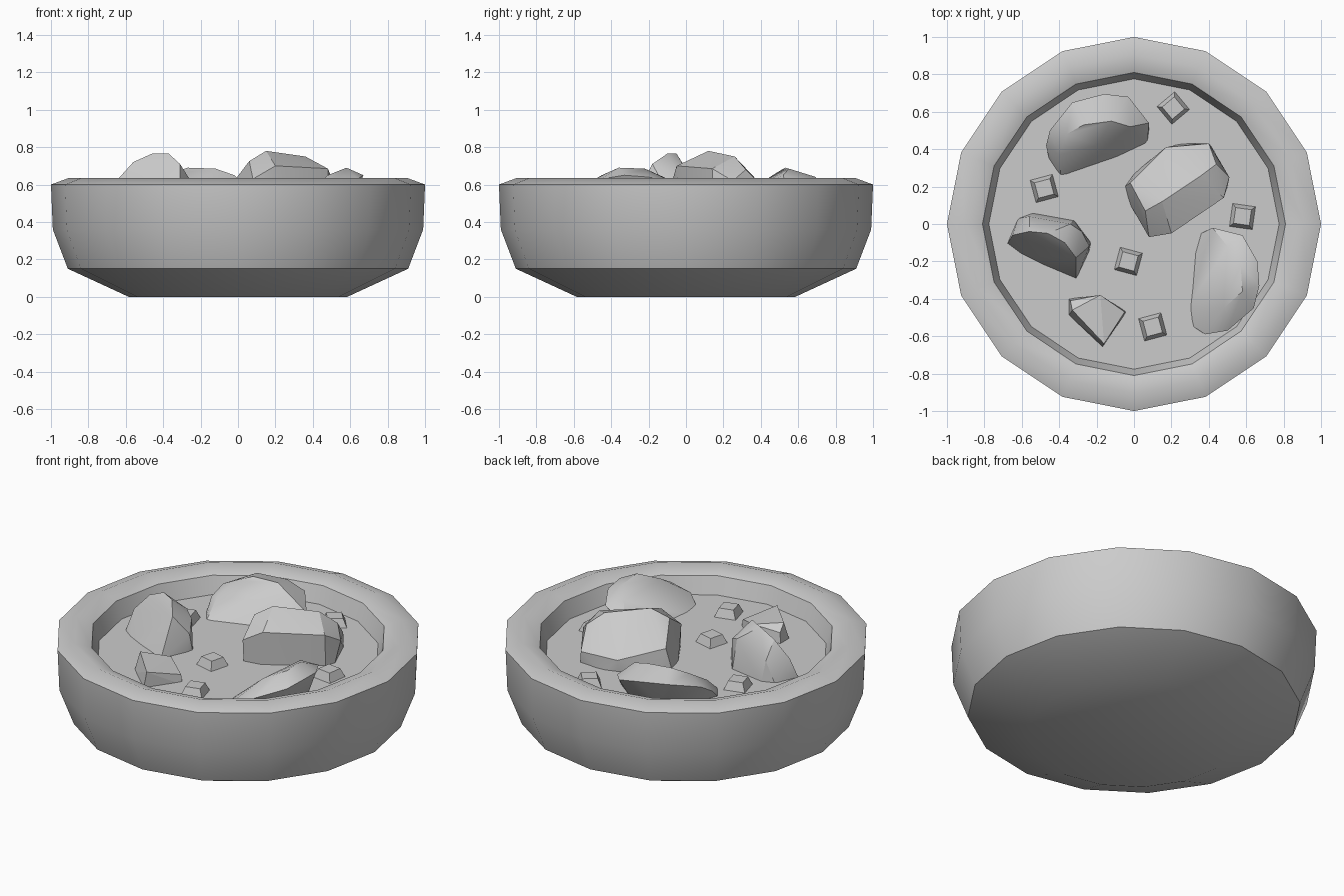
import bpy, bmesh, math

if "Cube" in bpy.data.objects:
    bpy.data.objects.remove(bpy.data.objects["Cube"])

SOUP_Z = 0.5
SIDES = 16


def finish(bm, name, angle):
    bmesh.ops.recalc_face_normals(bm, faces=bm.faces)
    me = bpy.data.meshes.new(name)
    bm.to_mesh(me)
    bm.free()
    ob = bpy.data.objects.new(name, me)
    bpy.context.collection.objects.link(ob)
    if angle:
        bpy.ops.object.select_all(action='DESELECT')
        ob.select_set(True)
        bpy.context.view_layer.objects.active = ob
        bpy.ops.object.shade_smooth_by_angle(angle=math.radians(angle))
    return ob


def ring(bm, r, z):
    return [bm.verts.new((r * math.cos(2 * math.pi * i / SIDES),
                          r * math.sin(2 * math.pi * i / SIDES), z))
            for i in range(SIDES)]


def chunk(name, base, top, angle):
    """Convex food piece: base outline sunk in the soup plus exposed points."""
    bm = bmesh.new()
    for x, y in base:
        bm.verts.new((x, y, SOUP_Z - 0.02))
    for p in top:
        bm.verts.new(p)
    res = bmesh.ops.convex_hull(bm, input=bm.verts[:])
    junk = {g for g in res["geom_interior"] + res["geom_unused"]
            if isinstance(g, bmesh.types.BMVert)}
    bmesh.ops.delete(bm, geom=list(junk), context='VERTS')
    bmesh.ops.dissolve_limit(bm, angle_limit=math.radians(4),
                             verts=bm.verts[:], edges=bm.edges[:])
    return finish(bm, name, angle)


# Bowl: 16-sided lathe from base, over the rim, to just under the soup
profile = [(0.585, 0), (0.91, 0.15), (0.99, 0.36), (1.0, 0.6),
           (0.905, 0.635), (0.81, 0.6), (0.77, 0.48)]
bm = bmesh.new()
rings = [ring(bm, r, z) for r, z in profile]
bm.faces.new(rings[0][::-1])
for a, b in zip(rings, rings[1:]):
    for i in range(SIDES):
        j = (i + 1) % SIDES
        bm.faces.new((a[i], a[j], b[j], b[i]))
bm.faces.new(rings[-1])
finish(bm, "bowl", 43)

# Soup surface
bm = bmesh.new()
bm.faces.new(ring(bm, 0.776, SOUP_Z))
finish(bm, "soup", 0)

# Rounded slices leaning out towards the rim
chunk("back_slice",
      [(-.45, .33), (-.39, .24), (-.1, .34), (.07, .42), (.08, .5), (-.4, .45), (-.05, .6), (-.25, .6)],
      [(-.47, .42, .56), (-.45, .5, .61), (-.33, .65, .65), (-.16, .695, .64),
       (-.03, .68, .61), (.08, .54, .56), (-.40, .37, .59), (-.36, .48, .66),
       (-.27, .53, .69), (-.12, .55, .685), (-.02, .52, .65), (-.2, .42, .61)], 40)
chunk("right_slice",
      [(.28, -.45), (.29, -.53), (.30, -.2), (.34, -.06), (.36, -.57), (.6, -.2), (.55, -.45)],
      [(.42, -.02, .56), (.58, -.06, .61), (.66, -.2, .64), (.67, -.33, .65),
       (.64, -.45, .63), (.5, -.57, .58), (.38, -.59, .54), (.58, -.36, .69),
       (.57, -.22, .685), (.5, -.12, .64), (.48, -.45, .65)], 40)

# Faceted potato chunks
chunk("centre_chunk",
      [(-.05, .2), (-.03, .12), (0, .27), (.17, .4), (.26, .43), (.08, -.06),
       (.19, -.04), (.48, .15), (.5, .2), (.41, .42)],
      [(.15, .12, .78), (.36, .26, .75), (.06, .07, .725), (.44, .32, .68),
       (.08, -.07, .63), (.2, -.05, .70), (.48, .14, .685), (.51, .25, .62),
       (-.02, .22, .62), (.17, .41, .57), (.40, .43, .57)], 25)
chunk("left_chunk",
      [(-.68, -.11), (-.62, .03), (-.54, .06), (-.32, .02), (-.23, -.1),
       (-.24, -.15), (-.31, -.3), (-.5, -.22), (-.6, -.17)],
      [(-.65, -.06, .62), (-.56, -.04, .72), (-.46, -.05, .765), (-.37, -.1, .765),
       (-.31, -.18, .71), (-.28, -.04, .65), (-.34, .0, .68), (-.56, .04, .62),
       (-.24, -.12, .6)], 25)
chunk("front_chunk",
      [(-.35, -.4), (-.18, -.38), (-.04, -.47), (-.17, -.66), (-.35, -.49)],
      [(-.34, -.41, .56), (-.18, -.38, .58), (-.05, -.47, .54), (-.16, -.64, .59),
       (-.33, -.46, .6)], 0)

# Small tapered diced bits floating in the soup
dice = [(.21, .62, 40), (-.48, .19, 15), (.58, .04, -8), (-.03, -.2, -15), (.1, -.55, 15)]
for n, (x, y, deg) in enumerate(dice):
    bpy.ops.mesh.primitive_cone_add(vertices=4, radius1=0.098, radius2=0.06, depth=0.07,
                                    location=(x, y, SOUP_Z + 0.015),
                                    rotation=(0, 0, math.radians(deg + 45)))
    bpy.context.object.name = f"diced_bit_{n + 1}"
